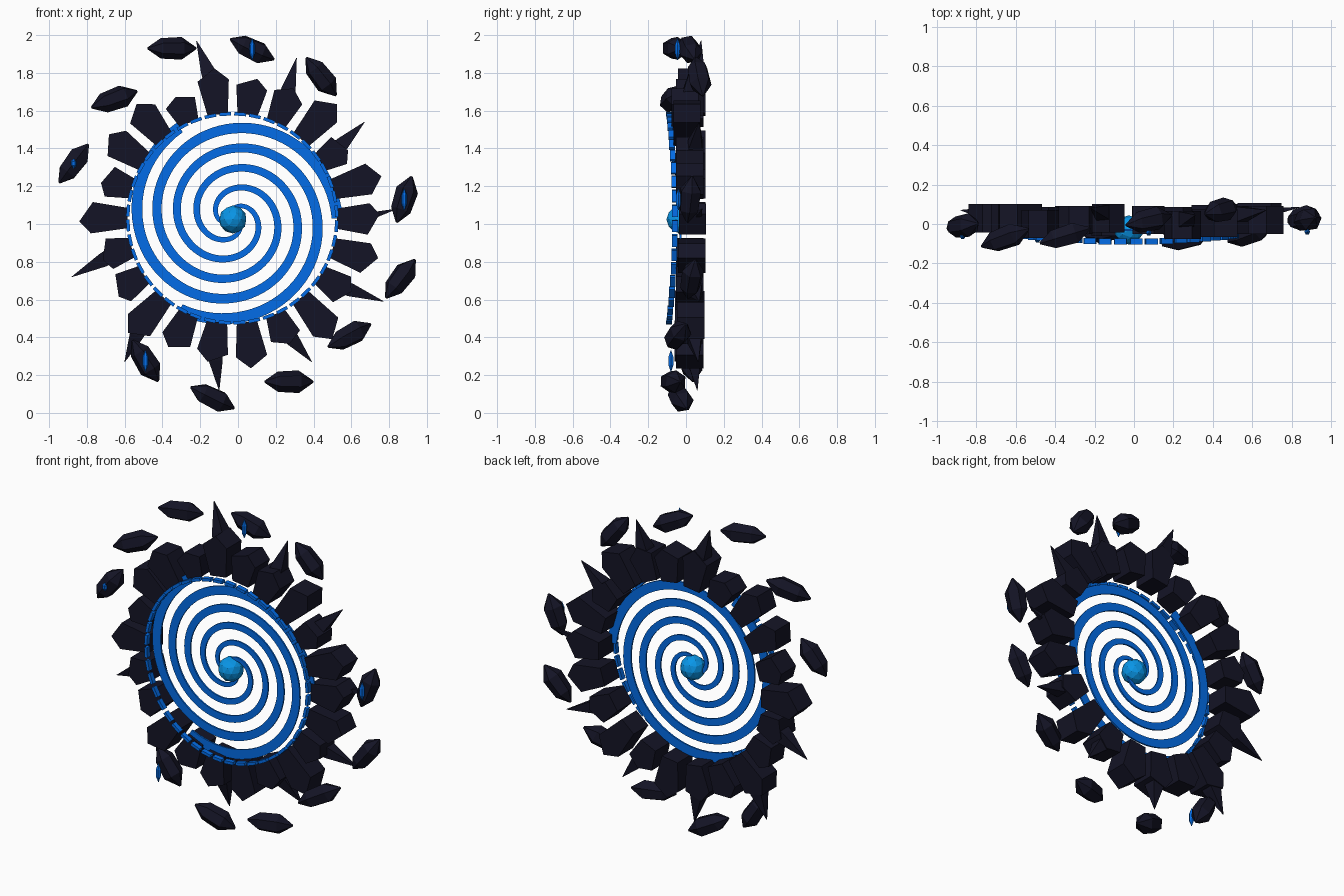
import bpy, bmesh, math, random
from mathutils import Vector, Matrix

if "Cube" in bpy.data.objects:
    bpy.data.objects.remove(bpy.data.objects["Cube"])

random.seed(4)
CX, CZ = -0.03, 1.03          # portal centre
DISC_Y = -0.03


def material(name, rgb):
    m = bpy.data.materials.new(name)
    m.diffuse_color = (*rgb, 1)
    m.use_nodes = True
    m.node_tree.nodes["Principled BSDF"].inputs["Base Color"].default_value = m.diffuse_color
    return m


STONE = material("dark stone", (0.007, 0.007, 0.019))
BLUE = material("portal blue", (0.001, 0.17, 0.90))
CORE = material("core light blue", (0.003, 0.34, 0.90))


def finish(bm, name, mat):
    bmesh.ops.recalc_face_normals(bm, faces=bm.faces)
    me = bpy.data.meshes.new(name)
    bm.to_mesh(me)
    bm.free()
    me.materials.append(mat)
    ob = bpy.data.objects.new(name, me)
    bpy.context.collection.objects.link(ob)
    return ob


def polar(a, u, t=0.0):
    """Radial distance u and sideways shift t at angle a -> (x, z)."""
    return (CX + u * math.cos(a) - t * math.sin(a),
            CZ + u * math.sin(a) + t * math.cos(a))


def add_prism(bm, outline, y0, y1):
    """Extrude an (x, z) outline from y0 to y1."""
    front = [bm.verts.new((x, y0, z)) for x, z in outline]
    back = [bm.verts.new((x, y1, z)) for x, z in outline]
    bm.faces.new(front)
    bm.faces.new(back[::-1])
    n = len(outline)
    for i in range(n):
        j = (i + 1) % n
        bm.faces.new((front[i], back[i], back[j], front[j]))


def add_loft(bm, start, end, stations, sides, spin=0.0):
    """Pointed crystal from start to end; stations are (fraction, radius)."""
    start, end = Vector(start), Vector(end)
    axis = (end - start).normalized()
    side = axis.cross(Vector((0, 1, 0))).normalized()
    up = side.cross(axis)
    rings = []
    for f, r in stations:
        c = start.lerp(end, f)
        rings.append([bm.verts.new(c + r * (side * math.cos(q) + up * math.sin(q)))
                      for q in (spin + 2 * math.pi * k / sides for k in range(sides))])
    for a, b in zip(rings, rings[1:]):
        for k in range(sides):
            j = (k + 1) % sides
            bm.faces.new((a[k], a[j], b[j], b[k]))
    bm.faces.new(rings[0][::-1])
    bm.faces.new(rings[-1])


# Three open spiral arms, opening clockwise as seen from the front
for arm in range(3):
    bm = bmesh.new()
    end_a = math.radians(120 - 120 * arm)
    turns, steps, prev = 1.56, 120, None
    for i in range(steps + 1):
        f = i / steps
        a = end_a + 2 * math.pi * turns * (1 - f)
        r = 0.556 - 0.32 * turns * (1 - f)
        w = 0.013 + 0.017 * f
        ring = []
        for dr, y in ((-w, -0.005), (w, -0.005), (w, 0.005), (-w, 0.005)):
            x, z = polar(a, r + dr)
            ring.append(bm.verts.new((x, DISC_Y + y, z)))
        if prev:
            for k in range(4):
                j = (k + 1) % 4
                bm.faces.new((prev[k], prev[j], ring[j], ring[k]))
        else:
            bm.faces.new(ring)
        prev = ring
    bm.faces.new(prev[::-1])
    finish(bm, f"spiral_arm_{arm + 1}", BLUE)

# Core ball
bm = bmesh.new()
bmesh.ops.create_icosphere(bm, subdivisions=2, radius=0.074,
                           matrix=Matrix.Translation((CX + 0.003, DISC_Y, CZ - 0.006)))
finish(bm, "core", CORE)

# Ring of wedge stones, clockwise from near the top: outer radius and depth shift
OUTER = [.80, .75, .76, .82, .71, .82, .78, .80, .74, .83, .73,
         .80, .77, .76, .82, .73, .72, .81, .72, .79, .79, .71]
SHIFT = [.03, .02, -.005, .005, .02, .02, .035, .03, .02, .025, .015,
         .02, .01, .02, .015, .02, .02, .03, .03, .03, 0, .02]
# Spikes: stone number -> tip (x, z), base radius
SPIKES = {0: (-.22, 1.97, .065), 2: (.31, 1.88, .065), 4: (.67, 1.54, .065),
          6: (.84, 1.08, .03), 8: (.77, .59, .06), 10: (.39, .27, .065),
          12: (-.10, .12, .065), 14: (-.60, .27, .065), 16: (-.88, .72, .065)}
stone_bm, spike_bm, dash_bm = bmesh.new(), bmesh.new(), bmesh.new()
for k, (outer, y) in enumerate(zip(OUTER, SHIFT)):
    a = math.radians(98 - k * 360 / 22)
    inner = 0.555
    length = outer - inner
    skew = random.uniform(-0.03, 0.03)
    outline = [polar(a, inner, -0.054), polar(a, inner + 0.72 * length, -0.084),
               polar(a, outer, skew), polar(a, inner + 0.76 * length, 0.082),
               polar(a, inner, 0.054)]
    add_prism(stone_bm, outline, y - 0.072, y + 0.072)
    if k in SPIKES:
        bx, bz = polar(a, outer - 0.10)
        tx, tz, r = SPIKES[k]
        add_loft(spike_bm, (bx, y + 0.02, bz), (tx, y + 0.05, tz),
                 [(0, r), (0.35, r * 0.8), (1, 0.002)], 4, math.pi / 4)
    # Short glowing dashes on the inner edge
    for s in (-1, 1):
        b = a + s * math.radians(360 / 88)
        r = 0.544
        yd = -0.074 + 0.016 * math.cos(2 * b)
        add_prism(dash_bm, [polar(b, r, -0.031), polar(b, r + 0.018, -0.031),
                            polar(b, r + 0.018, 0.031), polar(b, r, 0.031)],
                  yd - 0.015, yd + 0.015)
finish(stone_bm, "ring_stones", STONE)
finish(spike_bm, "stone_spikes", STONE)
finish(dash_bm, "inner_dashes", BLUE)

# Floating shards: x, y, z, tilt in degrees, lean in depth, glowing slit depth (0 = none)
SHARDS = [(-.35, -.06, 1.93, 0, .3, 0), (.075, .02, 1.925, -25, .2, -.045),
          (.44, .07, 1.78, -52, .15, 0), (-.655, -.07, 1.66, 20, .35, 0),
          (-.87, -.01, 1.32, 53, .1, -.062), (.88, .02, 1.13, 72, .1, -.04),
          (.86, .03, .71, 53, .15, 0), (.59, -.045, .41, 28, .35, 0),
          (.27, -.07, .165, 0, .3, 0), (-.135, -.03, .08, -26, .25, 0),
          (-.49, .025, .275, -58, .1, -.08)]
shard_bm, slit_bm = bmesh.new(), bmesh.new()
for i, (x, y, z, tilt, lean, slit) in enumerate(SHARDS):
    t = math.radians(tilt)
    d = Vector((math.cos(t), lean, math.sin(t))) * 0.128
    c = Vector((x, y, z))
    add_loft(shard_bm, c - d, c + d,
             [(0, 0.006), (0.27, 0.054), (0.70, 0.060), (1, 0.006)], 6, i * 0.4)
    if slit:
        # Upright glowing sliver on the front of the shard
        f = Vector((x, slit, z))
        h = Vector((0, 0, 0.025 if i == 4 else 0.056))
        add_loft(slit_bm, f - h, f + h,
                 [(0, 0.002), (0.3, 0.015), (0.7, 0.015), (1, 0.002)], 6)
finish(shard_bm, "floating_shards", STONE)
finish(slit_bm, "shard_slits", BLUE)
